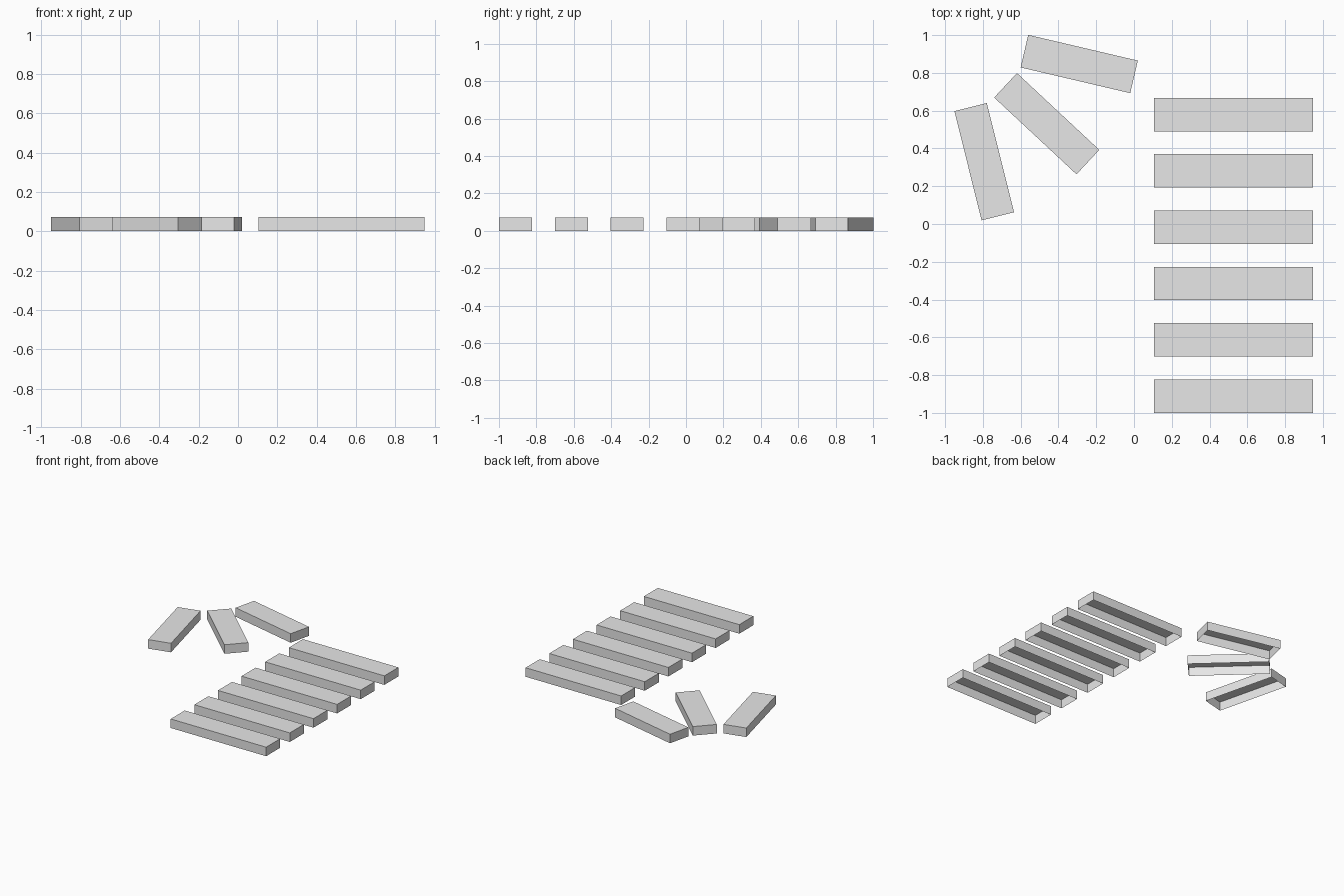
import bpy
import bmesh
from math import radians
from mathutils import Matrix

cube = bpy.data.objects.get("Cube")
if cube:
    bpy.data.objects.remove(cube, do_unlink=True)

HEIGHT = 0.072
WIDTH = 0.177

grey = bpy.data.materials.new("light_grey")
grey.use_nodes = True
colour = (0.8, 0.8, 0.8, 1)
grey.diffuse_color = colour
grey.node_tree.nodes["Principled BSDF"].inputs["Base Color"].default_value = colour


def plank(name, x, y, length, angle=0):
    """Thin-walled plank, open underneath, resting on the ground."""
    bm = bmesh.new()
    bmesh.ops.create_cube(bm, size=1, matrix=Matrix.Diagonal((length, WIDTH, HEIGHT, 1)))
    underside = [f for f in bm.faces if f.normal.z < -0.5]
    bmesh.ops.delete(bm, geom=underside, context='FACES_ONLY')
    mesh = bpy.data.meshes.new(name)
    bm.to_mesh(mesh)
    bm.free()
    mesh.materials.append(grey)
    obj = bpy.data.objects.new(name, mesh)
    obj.location = (x, y, HEIGHT / 2)
    obj.rotation_euler.z = radians(angle)
    bpy.context.collection.objects.link(obj)


# Straight row of long planks
for i in range(6):
    plank(f"long_plank_{i + 1}", 0.527, -0.911 + i * 0.298, 0.843)

# Fan of short planks
fan = [(-0.29, 0.847, -13.2), (-0.462, 0.531, -43), (-0.793, 0.33, -76)]
for i, (x, y, angle) in enumerate(fan):
    plank(f"short_plank_{i + 1}", x, y, 0.596, angle)
